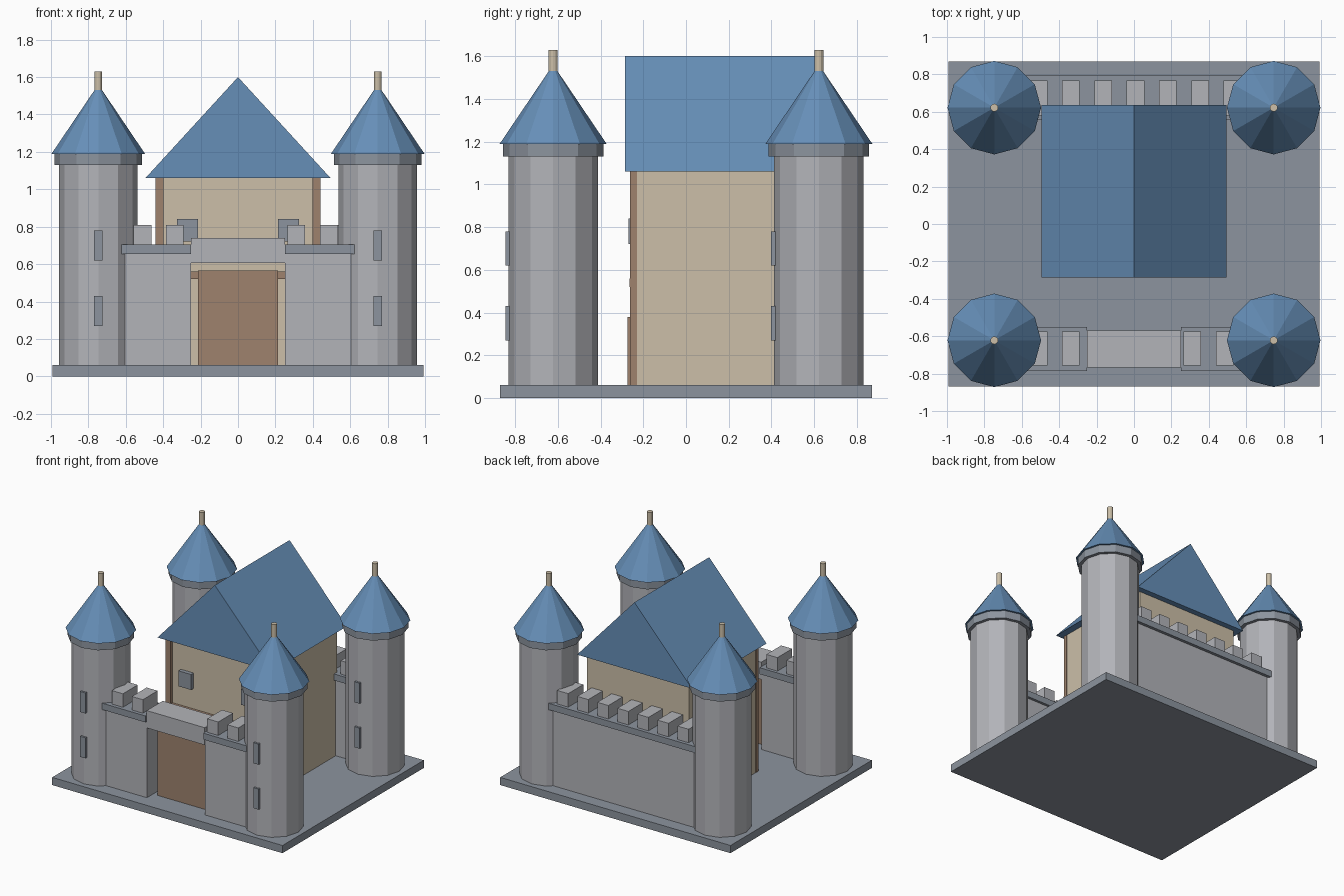
import bpy
import bmesh

cube = bpy.data.objects.get("Cube")
if cube:
    bpy.data.objects.remove(cube, do_unlink=True)


def material(name, srgb):
    rgba = [((c + 0.055) / 1.055) ** 2.4 for c in srgb] + [1]
    mat = bpy.data.materials.new(name)
    mat.use_nodes = True
    mat.diffuse_color = rgba
    mat.node_tree.nodes["Principled BSDF"].inputs["Base Color"].default_value = rgba
    return mat


STONE = material("light stone", (0.70, 0.705, 0.725))
SLATE = material("slate grey", (0.55, 0.58, 0.62))
BLUE = material("roof blue", (0.40, 0.56, 0.72))
CREAM = material("cream plaster", (0.80, 0.75, 0.66))
WOOD = material("brown wood", (0.62, 0.51, 0.43))


def add_object(name, bm, mat):
    bmesh.ops.recalc_face_normals(bm, faces=bm.faces)
    mesh = bpy.data.meshes.new(name)
    bm.to_mesh(mesh)
    bm.free()
    mesh.materials.append(mat)
    obj = bpy.data.objects.new(name, mesh)
    bpy.context.collection.objects.link(obj)
    return obj


def box(name, mat, x, y, z):
    """Box from (min, max) ranges on each axis."""
    bm = bmesh.new()
    bmesh.ops.create_cube(bm, size=1)
    for v in bm.verts:
        v.co = [r[0] if c < 0 else r[1] for c, r in zip(v.co, (x, y, z))]
    return add_object(name, bm, mat)


def cone(name, mat, x, y, z, bottom, top):
    """Twelve-sided cone or cylinder with corners on the axes."""
    bm = bmesh.new()
    bmesh.ops.create_cone(bm, cap_ends=True, segments=12, radius1=bottom,
                          radius2=top, depth=z[1] - z[0])
    bmesh.ops.remove_doubles(bm, verts=bm.verts, dist=1e-5)
    bmesh.ops.translate(bm, verts=bm.verts, vec=(x, y, (z[0] + z[1]) / 2))
    return add_object(name, bm, mat)


def span(centre, width):
    return centre - width / 2, centre + width / 2


def mirrored(side, inner, outer):
    return tuple(sorted((side * inner, side * outer)))


box("base", SLATE, (-0.993, 0.993), (-0.87, 0.87), (0, 0.06))

# Corner towers with collars, roofs, finials and arrow slits
for x, side in ((0.747, "left"), (-0.747, "right")):
    for y, end in ((-0.622, "front"), (0.622, "back")):
        label = end + "_" + side
        cone(label + "_tower", STONE, x, y, (0.06, 1.13), 0.21, 0.21)
        cone(label + "_collar", SLATE, x, y, (1.13, 1.19), 0.235, 0.235)
        cone(label + "_tower_roof", BLUE, x, y, (1.19, 1.56), 0.25, 0)
        cone(label + "_finial", CREAM, x, y, (1.53, 1.63), 0.021, 0.021)
        for level, z in (("lower", 0.35), ("upper", 0.70)):
            box(label + "_" + level + "_slit", SLATE, span(x, 0.045),
                (y - 0.223, y - 0.19), span(z, 0.16))

# Front wall in two halves, with caps and battlements
for s, side in ((1, "left"), (-1, "right")):
    box("front_wall_" + side, STONE, mirrored(s, 0.25, 0.70),
        (-0.765, -0.57), (0.06, 0.66))
    box("front_cap_" + side, SLATE, mirrored(s, 0.25, 0.66),
        (-0.785, -0.55), (0.655, 0.705))
for i, x in enumerate((-0.51, -0.338, 0.312, 0.485)):
    box("front_merlon_%d" % i, STONE, span(x, 0.095), (-0.757, -0.575), (0.70, 0.81))

# Gateway
box("gate_lintel", STONE, (-0.25, 0.25), (-0.767, -0.57), (0.605, 0.74))
box("gate_door", WOOD, (-0.213, 0.213), (-0.69, -0.64), (0.06, 0.565))

# Back wall
box("back_wall", STONE, (-0.70, 0.70), (0.575, 0.77), (0.06, 0.66))
box("back_cap", SLATE, (-0.66, 0.66), (0.555, 0.793), (0.655, 0.705))
for i in range(7):
    box("back_merlon_%d" % i, STONE, span((i - 3) * 0.173 + 0.008, 0.095),
        (0.58, 0.766), (0.70, 0.81))

# Keep with timber front
box("keep", CREAM, (-0.44, 0.44), (-0.238, 0.59), (0.06, 1.06))
box("keep_beam", WOOD, (-0.442, 0.442), (-0.264, -0.23), (0.52, 0.56))
box("keep_door", WOOD, (-0.10, 0.10), (-0.275, -0.23), (0.06, 0.38))
for s, side in ((1, "left"), (-1, "right")):
    box("keep_post_" + side, WOOD, mirrored(s, 0.397, 0.441),
        (-0.262, -0.23), (0.06, 1.06))
    box("keep_window_" + side, SLATE, mirrored(s, 0.215, 0.325),
        (-0.27, -0.23), (0.72, 0.84))

# Keep gable roof
bm = bmesh.new()
gable = bm.faces.new([bm.verts.new((x, -0.285, z))
                      for x, z in ((-0.495, 1.06), (0.495, 1.06), (0, 1.60))])
extruded = bmesh.ops.extrude_face_region(bm, geom=[gable], use_keep_orig=True)
bmesh.ops.translate(bm, vec=(0, 0.92, 0),
                    verts=[g for g in extruded["geom"] if isinstance(g, bmesh.types.BMVert)])
add_object("keep_roof", bm, BLUE)
